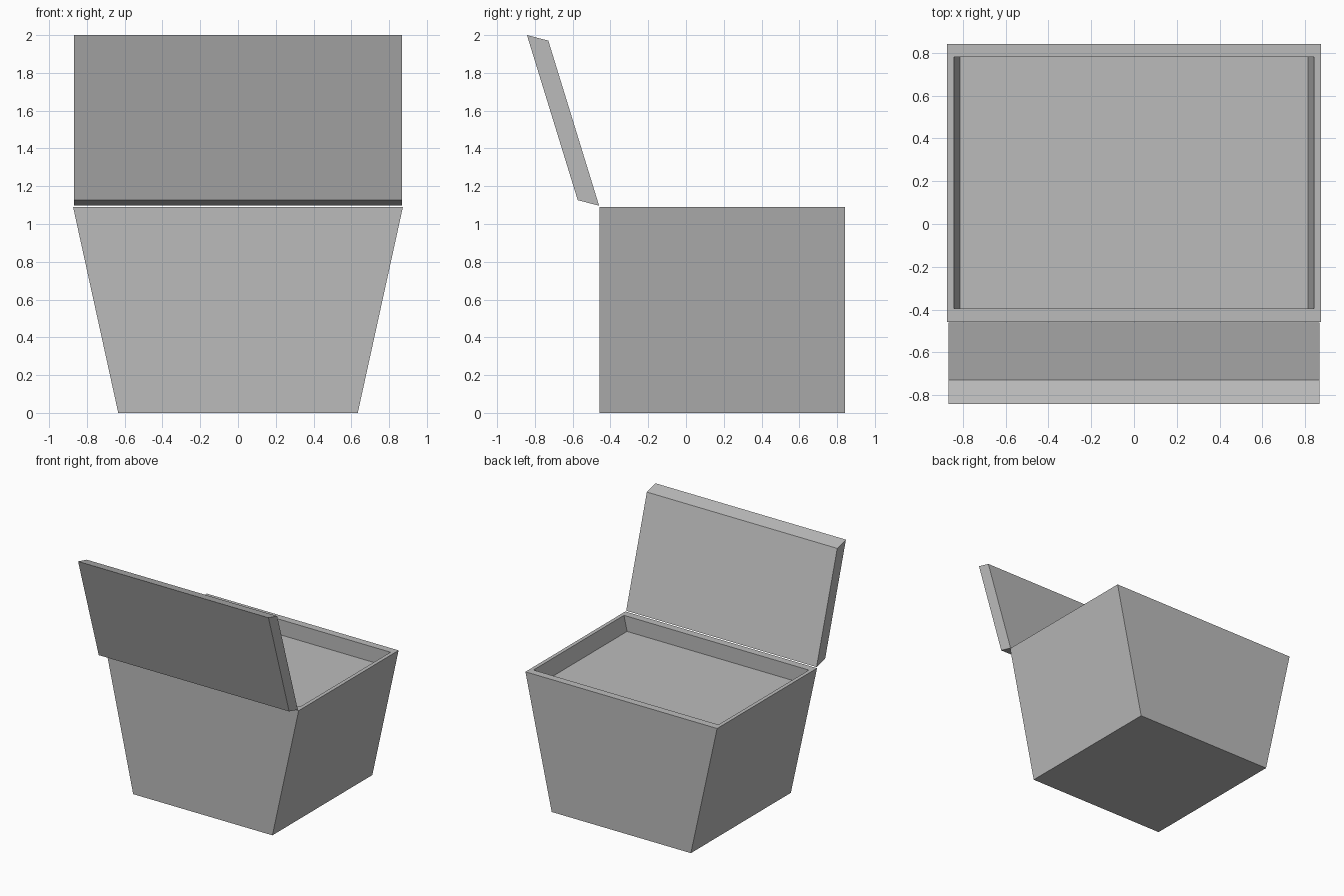
import bpy, bmesh

cube = bpy.data.objects.get("Cube")
if cube:
    bpy.data.objects.remove(cube, do_unlink=True)

# One plain grey for everything
grey = bpy.data.materials.new("plain_grey")
grey.use_nodes = True
colour = (0.5, 0.5, 0.5, 1)
grey.diffuse_color = colour
grey.node_tree.nodes["Principled BSDF"].inputs["Base Color"].default_value = colour


def make_object(name, bm):
    bmesh.ops.recalc_face_normals(bm, faces=bm.faces)
    mesh = bpy.data.meshes.new(name)
    bm.to_mesh(mesh)
    bm.free()
    mesh.materials.append(grey)
    obj = bpy.data.objects.new(name, mesh)
    bpy.context.collection.objects.link(obj)
    return obj


def ring(bm, half_x, front, back, z):
    corners = ((-half_x, front), (half_x, front), (half_x, back), (-half_x, back))
    return [bm.verts.new((x, y, z)) for x, y in corners]


# Tapered box: base, outer rim, inner rim, recessed panel
bm = bmesh.new()
rings = [
    ring(bm, 0.634, -0.458, 0.842, 0),
    ring(bm, 0.873, -0.458, 0.842, 1.09),
    ring(bm, 0.842, -0.396, 0.781, 1.09),
    ring(bm, 0.814, -0.396, 0.781, 0.965),
]
bm.faces.new(rings[0])
for lower, upper in zip(rings, rings[1:]):
    for i in range(4):
        j = (i + 1) % 4
        bm.faces.new((lower[i], lower[j], upper[j], upper[i]))
bm.faces.new(rings[-1])
make_object("tapered_box", bm)

# Open lid: slanted side profile extruded across the width
profile = ((-0.46, 1.097), (-0.573, 1.126), (-0.842, 2.0), (-0.729, 1.971))
half_width = 0.867
bm = bmesh.new()
side = bm.faces.new([bm.verts.new((-half_width, y, z)) for y, z in profile])
extruded = bmesh.ops.extrude_face_region(bm, geom=[side])
moved = [v for v in extruded["geom"] if isinstance(v, bmesh.types.BMVert)]
bmesh.ops.translate(bm, verts=moved, vec=(2 * half_width, 0, 0))
make_object("open_lid", bm)
